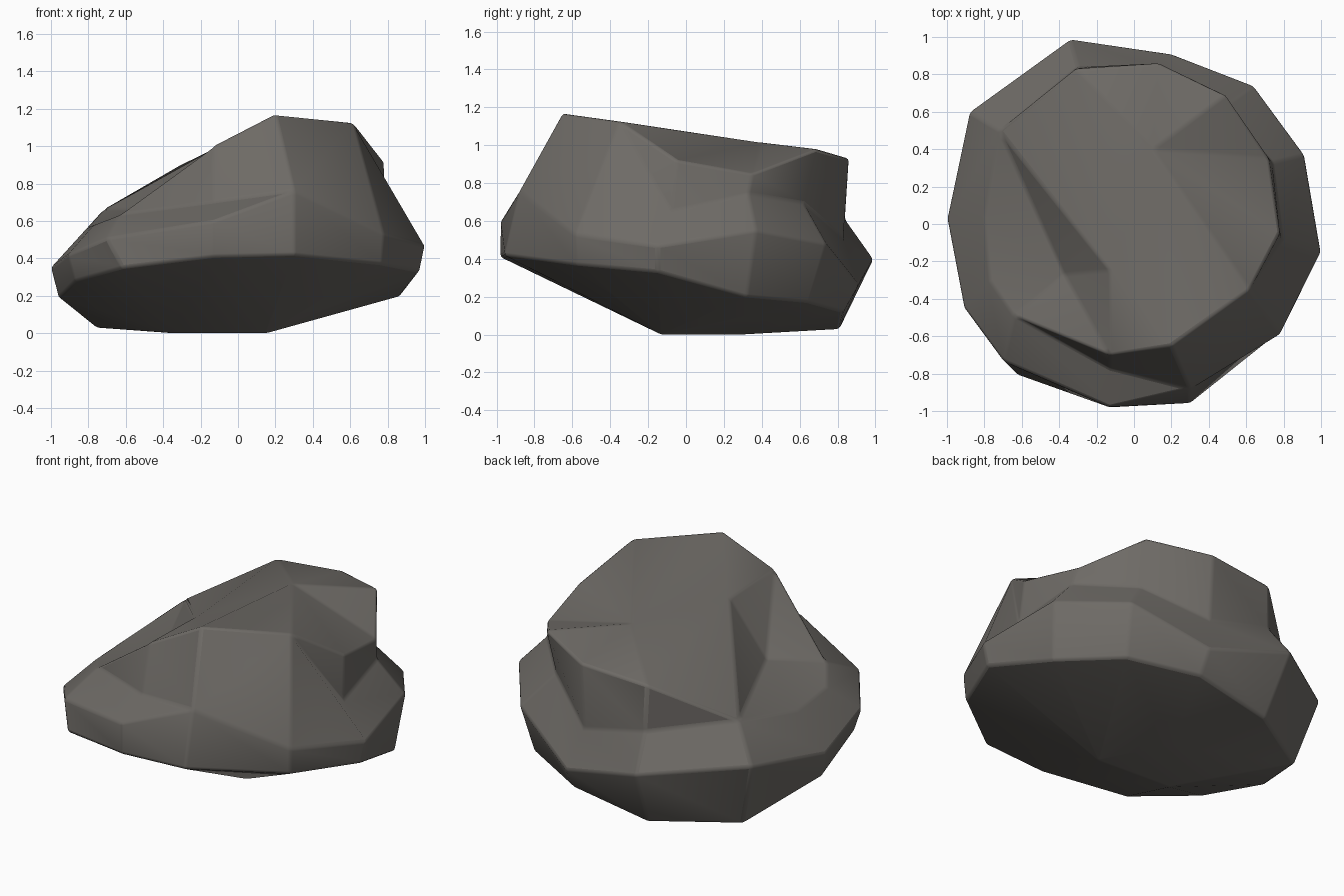
import bpy, bmesh, math

if "Cube" in bpy.data.objects:
    bpy.data.objects.remove(bpy.data.objects["Cube"])

# Cross-section rings of the boulder, 12 columns each, going clockwise from the back
lower = [(-.30, .81, .03), (.20, .83, .12), (.60, .65, .17), (.87, .32, .20),
         (.97, -.15, .33), (.77, -.58, .37), (.30, -.96, .42), (-.13, -.98, .41),
         (-.62, -.81, .35), (-.87, -.43, .28), (-.96, .02, .19), (-.76, .52, .03)]
rim = [(-.34, .99, .40), (.20, .91, .26), (.64, .74, .48), (.91, .37, .55),
       (1.0, -.15, .47), (.78, -.59, .53), (.30, -.88, .76), (-.13, -.98, .60),
       (-.70, -.73, .51), (-.91, -.45, .42), (-1.0, .03, .35), (-.88, .60, .45)]
top = [(-.31, .83, .90), (.13, .86, .93), (.49, .69, .98), (.72, .35, .85),
       (.78, -.05, .92), (.62, -.35, 1.125), (.20, -.65, 1.17), (-.13, -.70, 1.0),
       (-.64, -.49, .63), (-.77, -.30, .58), (-.80, .04, .57), (-.72, .50, .66)]
# Undercut between rim and top; it pinches out where it shares their corners
undercut = [(-.30, .84, .61), (.13, .83, .51), (.47, .62, .69), (.74, .33, .74),
            (.79, -.08, .65), top[5], rim[6], (-.13, -.77, .70)] + top[8:]

bm = bmesh.new()
cache = {}


def vert(p):
    if p not in cache:
        cache[p] = bm.verts.new(p)
    return cache[p]


def face(*points):
    unique = list(dict.fromkeys(points))
    if len(unique) > 2:
        bm.faces.new([vert(p) for p in unique])


def loft(a, b):
    for i in range(12):
        j = (i + 1) % 12
        face(a[i], a[j], b[j], b[i])


def fan(centre, ring, start, count):
    for k in range(start, start + count):
        face(centre, ring[k % 12], ring[(k + 1) % 12])


# Sides
loft(lower, rim)
loft(rim, undercut)
loft(undercut, top)

# Crown with a ridge and a scooped notch
ridge, brow, notch = (.10, .40, 1.015), (-.13, -.25, .99), (-.37, -.27, .66)
fan(ridge, top, 0, 5)
face(ridge, top[5], top[6], brow)
face(brow, top[6], top[7])
face(brow, top[7], notch)
fan(notch, top, 7, 4)
face(notch, top[11], brow)
face(brow, top[11], top[0], ridge)

# Underside sloping up to the front
b0, b1, b2 = (.15, -.13, 0.0), (-.35, -.10, 0.0), (-.05, .28, 0.0)
fan(b0, lower, 2, 5)
fan(b1, lower, 7, 4)
fan(b2, lower, 11, 3)
face(b0, lower[7], b1)
face(b1, lower[11], b2)
face(b2, lower[2], b0)
face(b0, b1, b2)

bmesh.ops.recalc_face_normals(bm, faces=bm.faces[:])
mesh = bpy.data.meshes.new("boulder")
bm.to_mesh(mesh)
bm.free()
rock = bpy.data.objects.new("boulder", mesh)
bpy.context.collection.objects.link(rock)

# Softly worn edges
bevel = rock.modifiers.new("worn_edges", 'BEVEL')
bevel.width = 0.015
bevel.segments = 2
bevel.limit_method = 'ANGLE'
bevel.angle_limit = math.radians(20)

stone = bpy.data.materials.new("grey stone")
stone.diffuse_color = (.155, .145, .132, 1)
stone.use_nodes = True
stone.node_tree.nodes["Principled BSDF"].inputs["Base Color"].default_value = stone.diffuse_color
mesh.materials.append(stone)

bpy.context.view_layer.objects.active = rock
rock.select_set(True)
bpy.ops.object.shade_smooth_by_angle(angle=math.radians(35))
